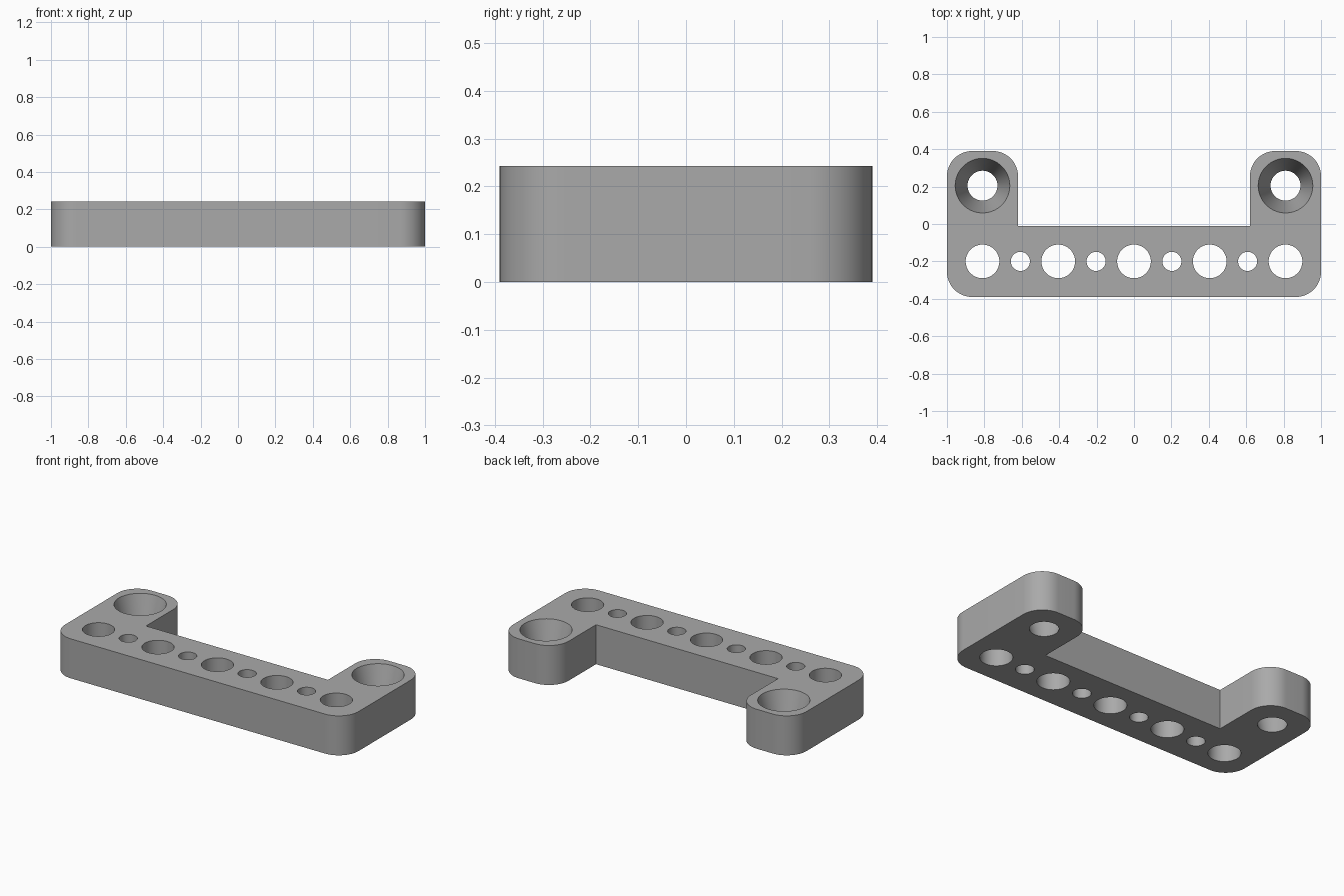
import bpy
import bmesh
from math import cos, sin, pi, radians

cube = bpy.data.objects.get("Cube")
if cube:
    bpy.data.objects.remove(cube, do_unlink=True)

HEIGHT = 0.243
HALF_X, HALF_Y = 1.0, 0.39
ARM_INNER, NOTCH_Y = 0.62, -0.01
FILLET = 0.135
PITCH, ROW_Y, SCREW_Y = 0.405, -0.2, 0.205

grey = bpy.data.materials.new("plain grey")
grey.use_nodes = True
colour = (0.4, 0.4, 0.4, 1)
grey.diffuse_color = colour
grey.node_tree.nodes["Principled BSDF"].inputs["Base Color"].default_value = colour


def arc(cx, cy, start, steps=16):
    """Quarter-circle corner, counter-clockwise from the start angle."""
    angles = [radians(start + 90 * i / steps) for i in range(steps + 1)]
    return [(cx + FILLET * cos(a), cy + FILLET * sin(a)) for a in angles]


def cutter(x, y, bottom_radius, top_radius):
    """Round tool that passes through the whole plate."""
    over = 0.1
    slope = (top_radius - bottom_radius) / HEIGHT * over
    bpy.ops.mesh.primitive_cone_add(
        vertices=64, radius1=bottom_radius - slope, radius2=top_radius + slope,
        depth=HEIGHT + 2 * over, location=(x, y, HEIGHT / 2))
    tool = bpy.context.object
    tool.name = "hole_cutter"
    tool.hide_render = True
    return tool


# Right half of the outline, mirrored into a U-shaped plate
half = arc(HALF_X - FILLET, FILLET - HALF_Y, -90)
half += arc(HALF_X - FILLET, HALF_Y - FILLET, 0)
half += arc(ARM_INNER + FILLET, HALF_Y - FILLET, 90)
half.append((ARM_INNER, NOTCH_Y))
outline = half + [(-x, y) for x, y in reversed(half)]

bm = bmesh.new()
base = bm.faces.new([bm.verts.new((x, y, 0)) for x, y in outline])
top = bmesh.ops.extrude_face_region(bm, geom=[base])["geom"]
bmesh.ops.translate(bm, vec=(0, 0, HEIGHT),
                    verts=[v for v in top if isinstance(v, bmesh.types.BMVert)])
bmesh.ops.recalc_face_normals(bm, faces=bm.faces)
mesh = bpy.data.meshes.new("mounting_plate")
bm.to_mesh(mesh)
bm.free()
mesh.materials.append(grey)
plate = bpy.data.objects.new("mounting_plate", mesh)
bpy.context.collection.objects.link(plate)

# Alternating large and small holes along the bar
tools = []
for i in range(-4, 5):
    radius = 0.051 if i % 2 else 0.09
    tools.append(cutter(i * PITCH / 2, ROW_Y, radius, radius))

# Tapered screw holes in both arms
for side in (-1, 1):
    tools.append(cutter(side * 2 * PITCH, SCREW_Y, 0.08, 0.146))

# Cut every hole, then discard the tools
bpy.ops.object.select_all(action="DESELECT")
bpy.context.view_layer.objects.active = plate
plate.select_set(True)
for tool in tools:
    cut = plate.modifiers.new("hole", "BOOLEAN")
    cut.operation = "DIFFERENCE"
    cut.solver = "EXACT"
    cut.object = tool
    bpy.ops.object.modifier_apply(modifier=cut.name)
    bpy.data.objects.remove(tool, do_unlink=True)

bpy.ops.object.shade_smooth_by_angle(angle=radians(30))
